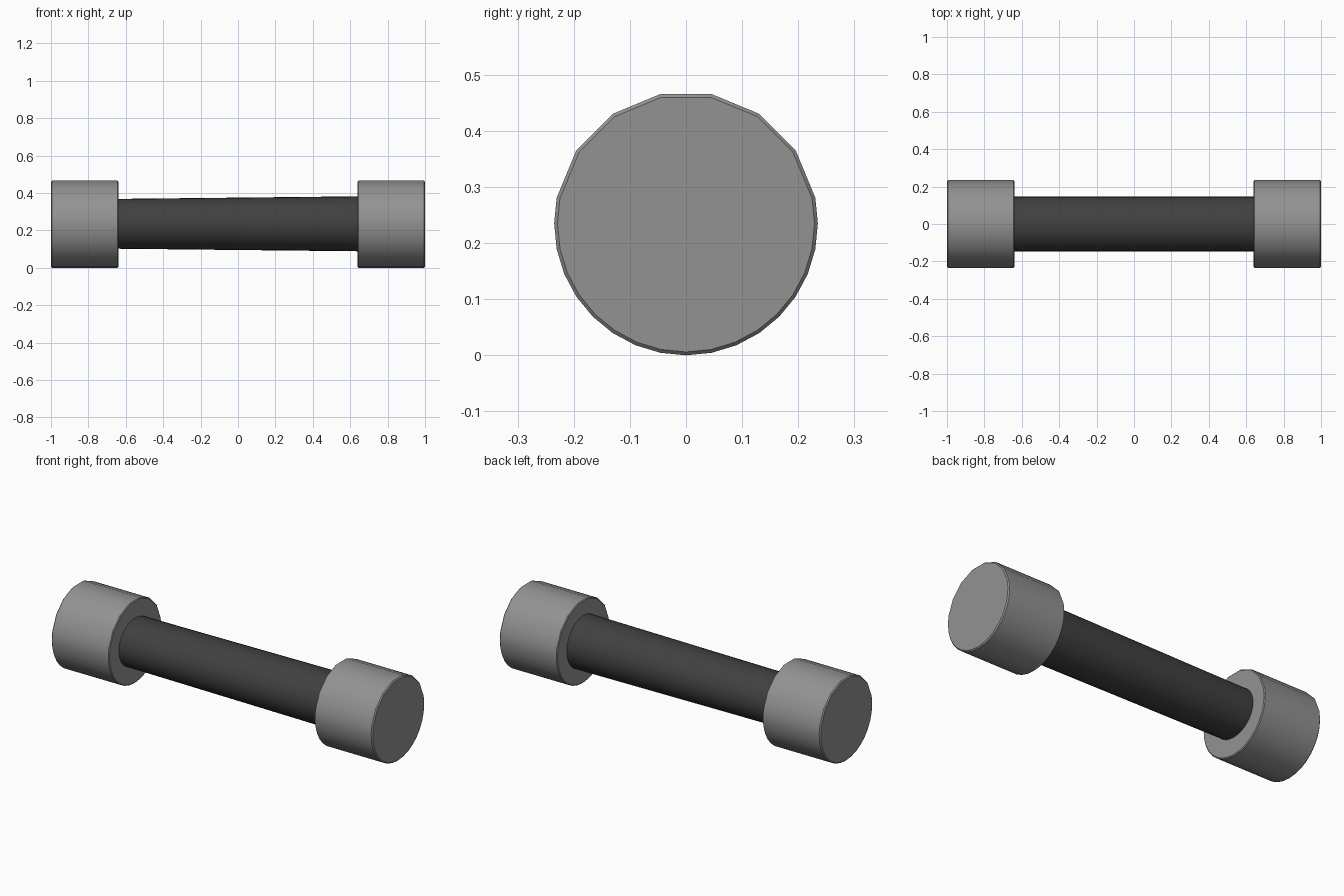
import bpy, bmesh, math

if "Cube" in bpy.data.objects:
    bpy.data.objects.remove(bpy.data.objects["Cube"])

R, CZ = 0.235, 0.235


def material(name, v):
    m = bpy.data.materials.new(name)
    m.diffuse_color = (v, v, v, 1)
    m.use_nodes = True
    m.node_tree.nodes["Principled BSDF"].inputs["Base Color"].default_value = m.diffuse_color
    return m


def loft(name, rings, angles, mat, smooth_angle):
    """Skin rings (x, y_radius, z_radius) set along the x axis and cap both ends."""
    bm = bmesh.new()
    loops = [[bm.verts.new((x, ry * math.sin(a), CZ + rz * math.cos(a))) for a in angles]
             for x, ry, rz in rings]
    n = len(angles)
    for p, q in zip(loops, loops[1:]):
        for i in range(n):
            j = (i + 1) % n
            bm.faces.new((p[i], p[j], q[j], q[i]))
    bm.faces.new(loops[0])
    bm.faces.new(loops[-1])
    bmesh.ops.recalc_face_normals(bm, faces=bm.faces)
    me = bpy.data.meshes.new(name)
    bm.to_mesh(me)
    bm.free()
    me.materials.append(mat)
    ob = bpy.data.objects.new(name, me)
    bpy.context.collection.objects.link(ob)
    bpy.ops.object.select_all(action='DESELECT')
    ob.select_set(True)
    bpy.context.view_layer.objects.active = ob
    bpy.ops.object.shade_smooth_by_angle(angle=math.radians(smooth_angle))
    return ob


grey = material("weight_grey", 0.29)
dark = material("grip_dark_grey", 0.052)

# End weights: coarse upper half, finer lower half, slightly eased rims
step = math.radians(11.25)
weight_angles = [k * step for k in range(32) if k % 2 or 8 <= k <= 24]
for side, name in ((-1, "left_weight"), (1, "right_weight")):
    rings = [(side * 0.64, R - 0.005, R - 0.005), (side * 0.644, R, R),
             (side * 0.994, R, R), (side * 1.0, R - 0.006, R - 0.006)]
    loft(name, rings, weight_angles, grey, 30)

# Grip bar, slightly flattened towards the left end
grip_angles = [k * math.tau / 32 for k in range(32)]
loft("grip_bar", [(-0.66, 0.147, 0.133), (0.66, 0.147, 0.147)], grip_angles, dark, 30)
